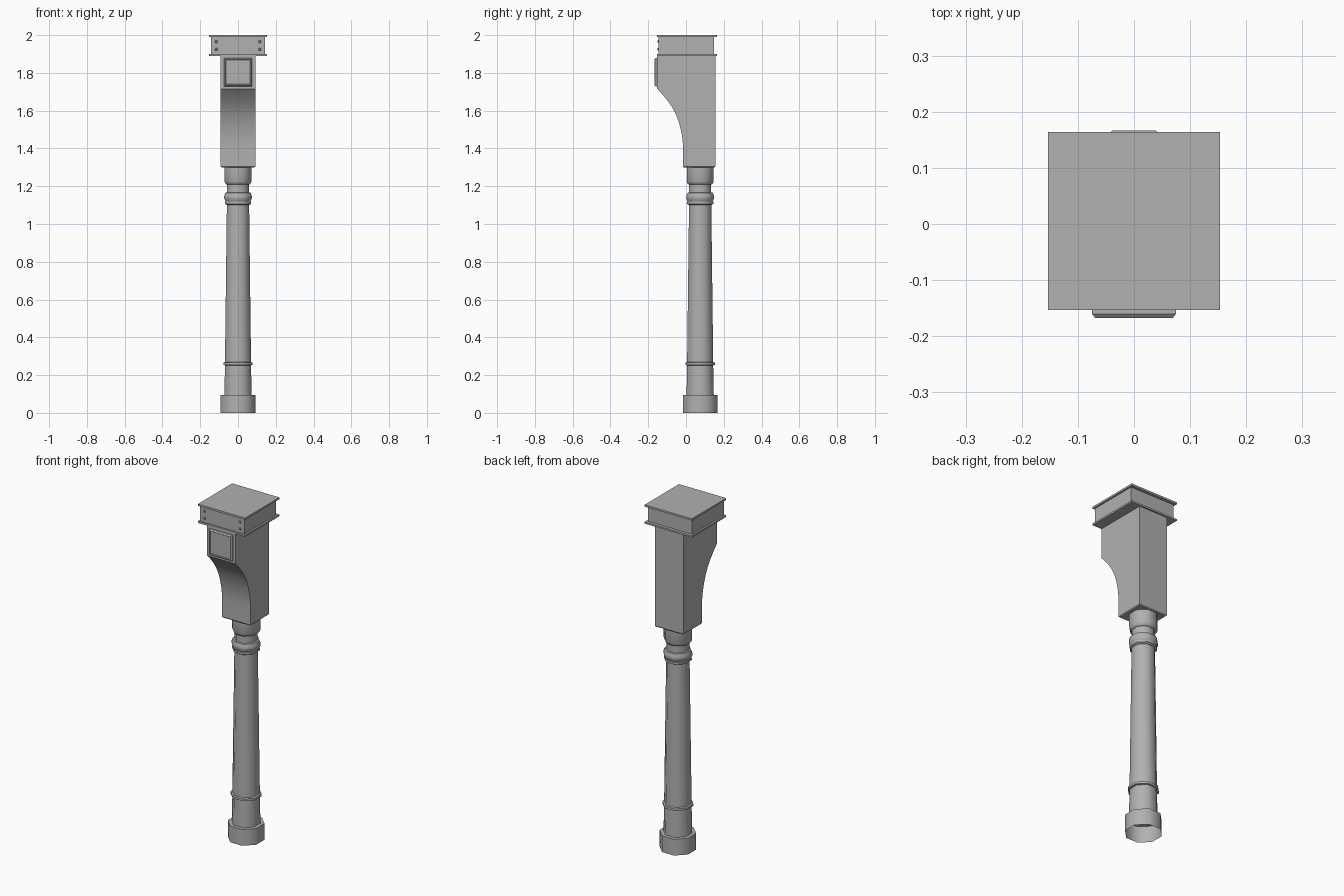
import bpy, bmesh, math
from mathutils import Matrix

if "Cube" in bpy.data.objects:
    bpy.data.objects.remove(bpy.data.objects["Cube"])

COL_Y = 0.075   # axis of the column
SIDES = 8

grey = bpy.data.materials.new("dark_grey")
grey.diffuse_color = (.44, .44, .44, 1)
grey.use_nodes = True
grey.node_tree.nodes["Principled BSDF"].inputs["Base Color"].default_value = grey.diffuse_color


def finish(name, bm, smooth=None):
    bmesh.ops.recalc_face_normals(bm, faces=bm.faces)
    me = bpy.data.meshes.new(name)
    bm.to_mesh(me)
    bm.free()
    me.materials.append(grey)
    ob = bpy.data.objects.new(name, me)
    bpy.context.collection.objects.link(ob)
    if smooth:
        bpy.ops.object.select_all(action='DESELECT')
        ob.select_set(True)
        bpy.context.view_layer.objects.active = ob
        bpy.ops.object.shade_smooth_by_angle(angle=math.radians(smooth))
    return ob


def box(name, x, y0, y1, z0, z1):
    bm = bmesh.new()
    bmesh.ops.create_cube(bm, size=1, matrix=Matrix.Translation((0, (y0 + y1) / 2, (z0 + z1) / 2))
                          @ Matrix.Diagonal((2 * x, y1 - y0, z1 - z0, 1)))
    return finish(name, bm)


def loft(bm, rings):
    loops = [[bm.verts.new(p) for p in ring] for ring in rings]
    for a, b in zip(loops, loops[1:]):
        n = len(a)
        for i in range(n):
            j = (i + 1) % n
            bm.faces.new((a[i], a[j], b[j], b[i]))
    return loops


# Octagonal turned column with open foot (flat-to-flat radius, height)
profile = [(.092, 0), (.092, .095), (.072, .095), (.069, .252), (.078, .254), (.078, .266),
           (.069, .269), (.059, 1.10), (.070, 1.107), (.070, 1.118), (.066, 1.120),
           (.073, 1.135), (.073, 1.148), (.067, 1.165), (.058, 1.167), (.058, 1.208),
           (.066, 1.212), (.071, 1.225), (.071, 1.305)]
bm = bmesh.new()
k = 1 / math.cos(math.pi / SIDES)
angles = [(i + .5) * math.tau / SIDES for i in range(SIDES)]
loft(bm, [[(r * k * math.cos(a), COL_Y + r * k * math.sin(a), z) for a in angles] for r, z in profile])
finish("column", bm, 46)

# Bracket block: side profile with scooped front, extruded across x
side = [(.155, 1.305), (.155, 1.895), (-.153, 1.895), (-.153, 1.715), (-.125, 1.686),
        (-.097, 1.652), (-.072, 1.616), (-.051, 1.575), (-.035, 1.530), (-.024, 1.485),
        (-.018, 1.445), (-.016, 1.41), (-.016, 1.305)]
bm = bmesh.new()
left, right = loft(bm, [[(x, y, z) for y, z in side] for x in (-.092, .092)])
bm.faces.new(left)
bm.faces.new(right)
# slightly chamfered underside
under = next(f for f in bm.faces if all(v.co.z < 1.32 for v in f.verts))
new = bmesh.ops.extrude_discrete_faces(bm, faces=[under])["faces"][0]
for v in new.verts:
    v.co.z = 1.30
    v.co.x *= .95
    v.co.y += .004 if v.co.y < .07 else -.004
finish("bracket", bm, 25)

# Square front panel: bevelled rim with a recessed centre
bm = bmesh.new()
ZC = 1.804
steps = [(.075, -.150), (.075, -.160), (.069, -.1675), (.067, -.1675), (.064, -.163)]
loops = loft(bm, [[(sx * h, y, ZC + sz * h) for sx, sz in ((-1, -1), (1, -1), (1, 1), (-1, 1))]
                  for h, y in steps])
bm.faces.new(loops[-1])
bm.faces.new(loops[0])
finish("front_panel", bm)

# Cap: body between two thin plates
box("cap_lower_plate", .153, -.153, .164, 1.890, 1.900)
box("cap_body", .143, -.145, .147, 1.900, 1.989)
box("cap_upper_plate", .153, -.153, .164, 1.989, 2.0)

# Rivets on the cap front
bm = bmesh.new()
for x in (-.115, .115):
    for z in (1.925, 1.966):
        bmesh.ops.create_cone(bm, cap_ends=True, segments=8, radius1=.008, radius2=.005, depth=.008,
                              matrix=Matrix.Translation((x, -.148, z)) @ Matrix.Rotation(math.pi / 2, 4, 'X'))
finish("cap_rivets", bm)
